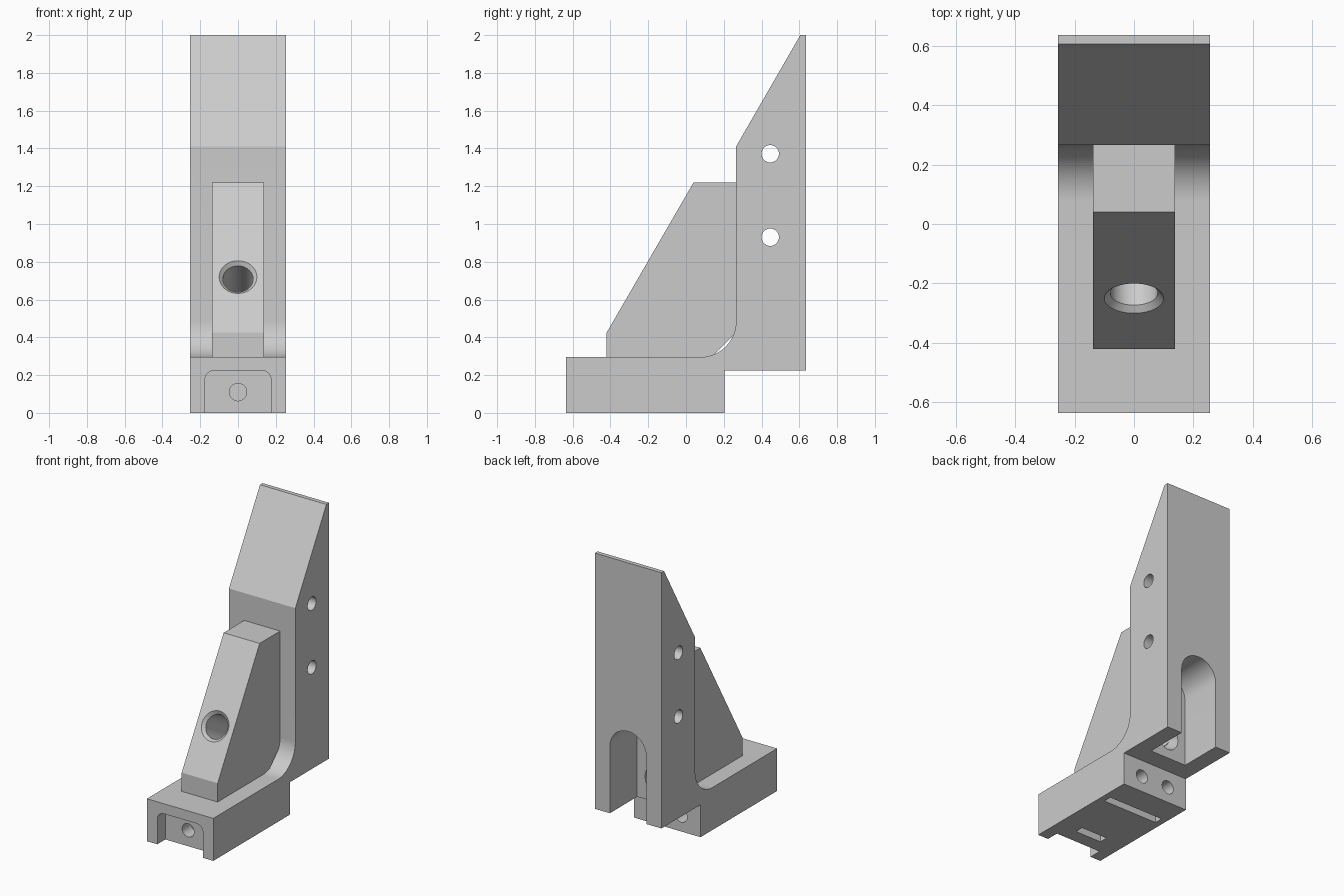
import bpy, bmesh
from math import cos, sin, pi, radians
from mathutils import Vector

cube = bpy.data.objects.get("Cube")
if cube:
    bpy.data.objects.remove(cube, do_unlink=True)

grey = bpy.data.materials.new("plain grey")
grey.use_nodes = True
colour = (0.6, 0.6, 0.6, 1)
grey.diffuse_color = colour
grey.node_tree.nodes["Principled BSDF"].inputs["Base Color"].default_value = colour


def finish(name, bm):
    bmesh.ops.recalc_face_normals(bm, faces=bm.faces)
    mesh = bpy.data.meshes.new(name)
    bm.to_mesh(mesh)
    bm.free()
    mesh.materials.append(grey)
    obj = bpy.data.objects.new(name, mesh)
    bpy.context.collection.objects.link(obj)
    return obj


def prism(name, outline, axis, lo, hi):
    """Extrude a (y, z) outline along x, or an (x, z) outline along y."""
    bm = bmesh.new()
    place = (lambda p, d: (d, *p)) if axis == "x" else (lambda p, d: (p[0], d, p[1]))
    face = bm.faces.new([bm.verts.new(place(p, lo)) for p in outline])
    new = bmesh.ops.extrude_face_region(bm, geom=[face])["geom"]
    step = Vector(place((0, 0), hi - lo))
    bmesh.ops.translate(bm, vec=step, verts=[v for v in new if isinstance(v, bmesh.types.BMVert)])
    return finish(name, bm)


def box(name, half_width, y0, y1, z0, z1):
    return prism(name, [(y0, z0), (y1, z0), (y1, z1), (y0, z1)], "x", -half_width, half_width)


def turned(name, start, direction, profile, sides=48):
    """Revolve (distance, radius) points around an axis."""
    start, d = Vector(start), Vector(direction).normalized()
    u = d.orthogonal().normalized()
    v = d.cross(u)
    bm = bmesh.new()
    rings = []
    for t, r in profile:
        angles = [2 * pi * i / sides for i in range(sides)]
        rings.append([bm.verts.new(start + d * t + (u * cos(a) + v * sin(a)) * r) for a in angles])
    for a, b in zip(rings, rings[1:]):
        for i in range(sides):
            j = (i + 1) % sides
            bm.faces.new((a[i], a[j], b[j], b[i]))
    bm.faces.new(rings[0])
    bm.faces.new(rings[-1])
    return finish(name, bm)


def arc(cx, cz, r, a0, a1, n=24):
    angles = [radians(a0 + (a1 - a0) * i / n) for i in range(n + 1)]
    return [(cx + r * cos(a), cz + r * sin(a)) for a in angles]


def cut(obj, cutters):
    for c in cutters:
        mod = obj.modifiers.new("cut", "BOOLEAN")
        mod.operation, mod.solver, mod.object = "DIFFERENCE", "EXACT", c
    graph = bpy.context.evaluated_depsgraph_get()
    mesh = bpy.data.meshes.new_from_object(obj.evaluated_get(graph))
    obj.modifiers.clear()
    obj.data = mesh


# Body: foot, filleted inner corner and tapered upright
W = 0.255
body = prism("bracket_body",
             [(-0.635, 0), (0.205, 0), (0.205, 0.225), (0.635, 0.225), (0.635, 2), (0.605, 2), (0.265, 1.41)]
             + arc(0.075, 0.485, 0.19, 0, -90) + [(-0.635, 0.295)], "x", -W, W)

# Sloped rib, rooted inside the body
rib = prism("rib", [(-0.42, 0.26), (0.1, 0.26), (0.3, 0.46), (0.3, 1.22), (0.04, 1.22), (-0.42, 0.425)],
            "x", -0.138, 0.138)

# Countersunk bore square to the rib slope, running into the rear slot
bore = turned("bore_cutter", (0, -0.25, 0.719), (0, cos(pi / 6), -sin(pi / 6)),
              [(-0.05, 0.15), (0.02, 0.08), (0.8, 0.08)])

# Arched slot in the back of the upright
cutters = [prism("rear_slot_cutter", [(-0.14, 0.1), (0.14, 0.1)] + arc(0, 0.69, 0.14, 0, 180),
                 "y", 0.335, 0.8)]

# Round-cornered recess in the front of the foot
cutters.append(prism("front_recess_cutter", [(-0.175, -0.1), (0.175, -0.1)]
                     + arc(0.125, 0.175, 0.05, 0, 90, 10) + arc(-0.125, 0.175, 0.05, 90, 180, 10),
                     "y", -0.8, -0.547))

# Nut pockets under the foot
cutters.append(box("front_pocket_cutter", 0.1, -0.45, -0.39, -0.1, 0.205))
cutters.append(box("rear_pocket_cutter", 0.21, -0.04, 0.018, -0.1, 0.205))

# Screw holes in the foot and cross holes through the upright
R = 0.046
cutters.append(turned("front_screw_cutter", (0, -0.6, 0.11), (0, 1, 0), [(0, R), (0.26, R)]))
for x in (-0.106, 0.106):
    cutters.append(turned("rear_screw_cutter", (x, 0.3, 0.11), (0, -1, 0), [(0, R), (0.4, R)]))
for z in (0.93, 1.372):
    cutters.append(turned("cross_hole_cutter", (-0.4, 0.446, z), (1, 0, 0), [(0, R), (0.8, R)]))

cut(body, cutters + [bore])
cut(rib, [bore])
for c in cutters + [bore]:
    bpy.data.objects.remove(c, do_unlink=True)

# Smooth the curved walls, keep the edges crisp
bpy.ops.object.select_all(action="DESELECT")
for obj in (body, rib):
    obj.select_set(True)
bpy.context.view_layer.objects.active = body
bpy.ops.object.shade_smooth_by_angle(angle=radians(25))
